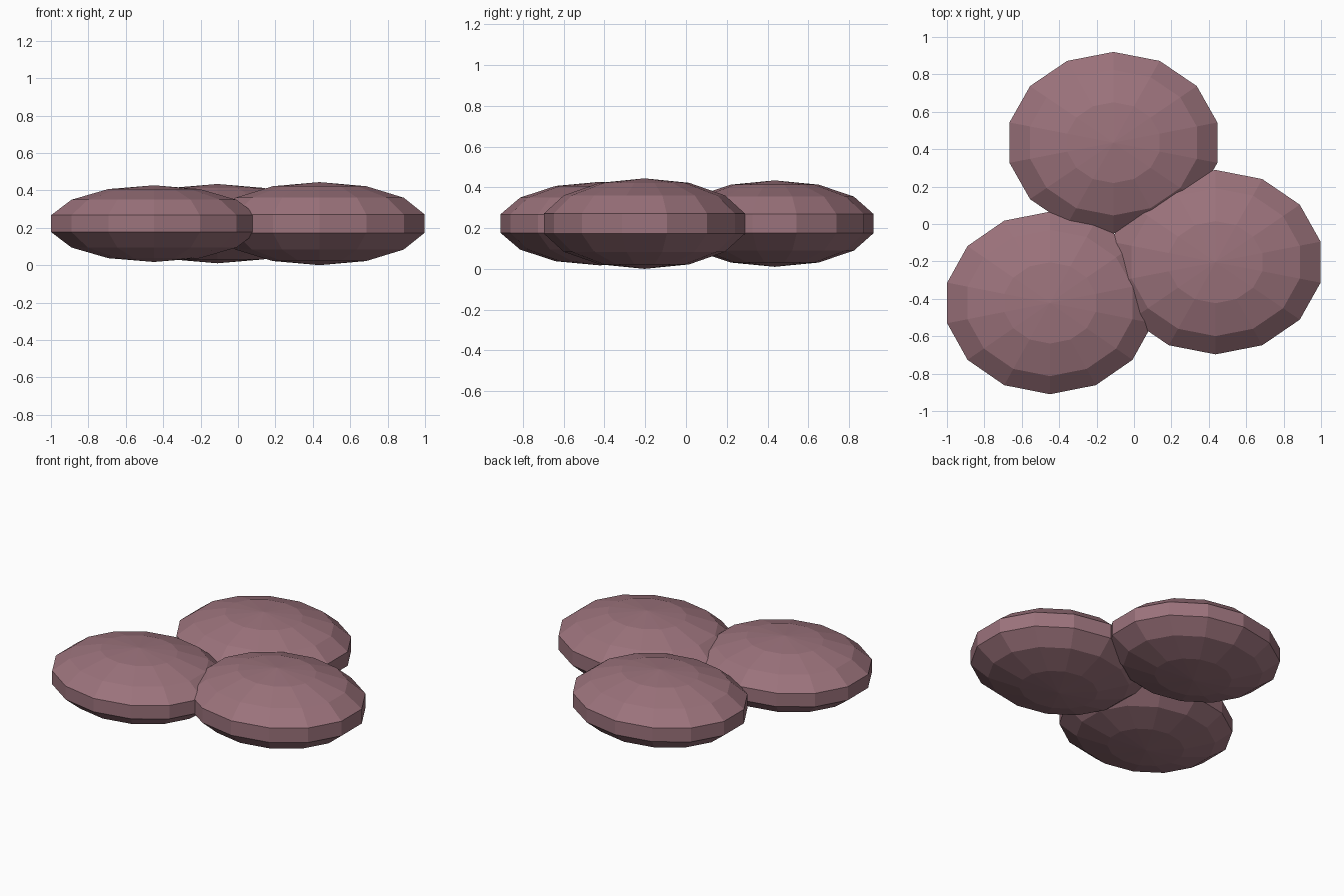
import bpy
import bmesh
import math
from mathutils import Matrix, Vector

default = bpy.data.objects.get("Cube")
if default:
    bpy.data.objects.remove(default, do_unlink=True)

# Dusty mauve surface
mauve = bpy.data.materials.new("mauve")
mauve.use_nodes = True
colour = (0.33, 0.17, 0.20, 1)
mauve.diffuse_color = colour
shader = mauve.node_tree.nodes["Principled BSDF"]
shader.inputs["Base Color"].default_value = colour
shader.inputs["Roughness"].default_value = 0.8

SEGMENTS, RINGS = 14, 7
# With an odd ring count the widest ring sits just off the equator
RIM = math.cos(math.pi / SEGMENTS)


def flat_pebble(name, centre, rim_radii, half_height):
    """Faceted, flattened sphere whose widest ring has the given radii."""
    mesh = bpy.data.meshes.new(name)
    bm = bmesh.new()
    bmesh.ops.create_uvsphere(bm, u_segments=SEGMENTS, v_segments=RINGS, radius=1)
    # Start the ring on the y axis so flat sides face left and right
    first = max(bm.verts, key=lambda v: (round(v.co.xy.length, 4), v.co.y)).co
    turn = math.pi / 2 - math.atan2(first.y, first.x)
    size = Vector((rim_radii[0] / RIM, rim_radii[1] / RIM, half_height))
    bm.transform(Matrix.Diagonal(size).to_4x4() @ Matrix.Rotation(turn, 4, "Z"))
    bm.to_mesh(mesh)
    bm.free()
    mesh.materials.append(mauve)
    obj = bpy.data.objects.new(name, mesh)
    obj.location = centre
    bpy.context.collection.objects.link(obj)
    return obj


# Three overlapping pebbles in a cluster
flat_pebble("back_pebble", (-0.11, 0.435, 0.222), (0.57, 0.485), 0.212)
flat_pebble("left_pebble", (0.436, -0.204, 0.222), (0.576, 0.493), 0.222)
flat_pebble("right_pebble", (-0.449, -0.422, 0.222), (0.564, 0.488), 0.205)
